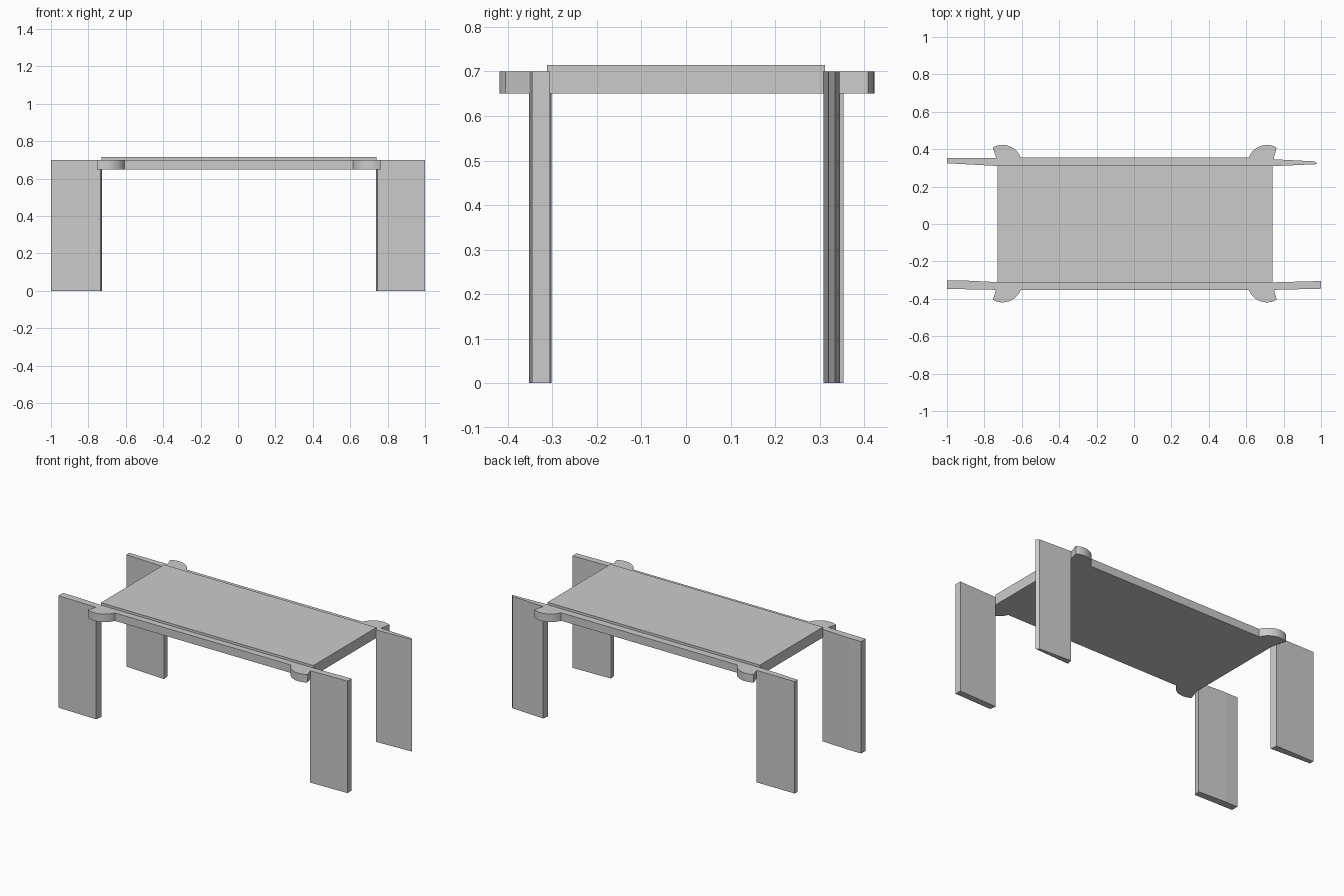
import bpy, bmesh
from math import cos, sin, radians

if "Cube" in bpy.data.objects:
    bpy.data.objects.remove(bpy.data.objects["Cube"])


def prism(name, outline, z0, z1):
    """Extrude a plan outline from z0 up to z1."""
    bm = bmesh.new()
    face = bm.faces.new([bm.verts.new((x, y, z0)) for x, y in outline])
    up = bmesh.ops.extrude_face_region(bm, geom=[face])["geom"]
    for v in up:
        if isinstance(v, bmesh.types.BMVert):
            v.co.z = z1
    bmesh.ops.recalc_face_normals(bm, faces=bm.faces[:])
    mesh = bpy.data.meshes.new(name)
    bm.to_mesh(mesh)
    bm.free()
    obj = bpy.data.objects.new(name, mesh)
    bpy.context.collection.objects.link(obj)
    return obj


def ear(cx, side):
    """Rounded lug outline, from the outer tip round to the inner end."""
    r = 0.104
    angles = [120 - 99 * i / 12 for i in range(13)]
    return [(cx + side * r * cos(radians(a)), 0.319 + r * sin(radians(a)))
            for a in angles]


# Raised table top
X0, X1, Y = -0.73, 0.74, 0.312
prism("table_top", [(X0, -Y), (X1, -Y), (X1, Y), (X0, Y)], 0.65, 0.715)

# Long side rails with a rounded lug at each end
rail = ([(X0, Y), (-0.737, 0.354)] + ear(-0.703, 1)
        + ear(0.711, -1)[::-1] + [(0.748, 0.354), (X1, Y)])
prism("back_rail", rail, 0.65, 0.70)
prism("front_rail", [(x, -y + 0.004) for x, y in rail], 0.65, 0.70)

# Slab legs, each slightly tapered in plan
legs = {
    "back_left_leg": [(-1.0, 0.325), (-0.728, 0.31), (-0.735, 0.354), (-1.0, 0.354)],
    "back_right_leg": [(0.738, 0.309), (0.98, 0.32), (0.965, 0.335), (0.746, 0.346)],
    "front_left_leg": [(-1.0, -0.347), (-0.735, -0.352), (-0.728, -0.311),
                       (-0.91, -0.302), (-1.0, -0.302)],
    "front_right_leg": [(0.745, -0.352), (1.0, -0.346), (1.0, -0.305), (0.738, -0.312)],
}
for name, outline in legs.items():
    prism(name, outline, 0.0, 0.70)
